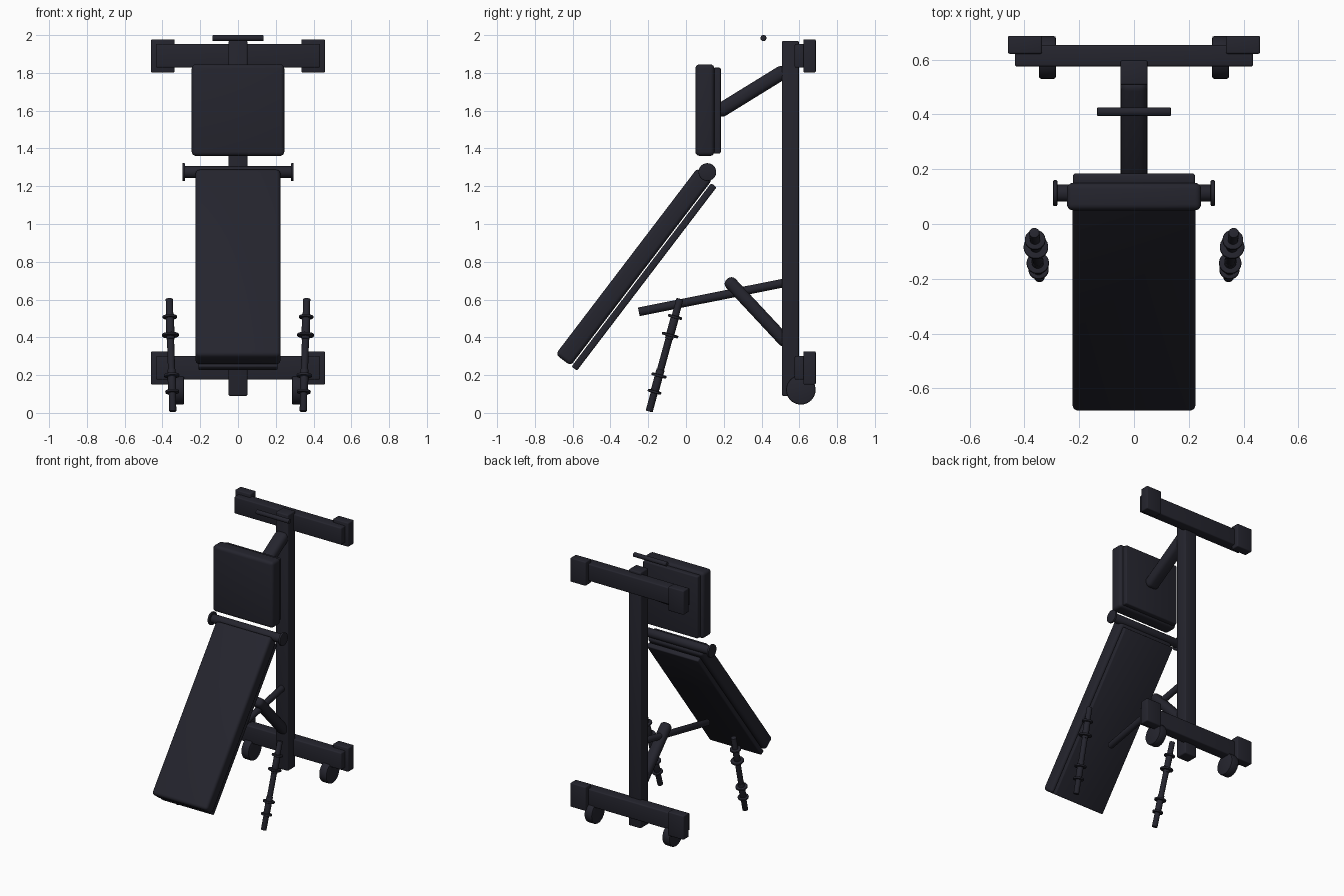
import bpy, math
from mathutils import Vector, Matrix

cube = bpy.data.objects.get("Cube")
if cube:
    bpy.data.objects.remove(cube, do_unlink=True)

mat = bpy.data.materials.new("dark_navy")
mat.use_nodes = True
COLOR = (0.018, 0.018, 0.027, 1)
mat.diffuse_color = COLOR
bsdf = mat.node_tree.nodes["Principled BSDF"]
bsdf.inputs["Base Color"].default_value = COLOR
bsdf.inputs["Roughness"].default_value = 0.6


def finish(name, bevel=0, segments=3):
    ob = bpy.context.object
    ob.name = name
    ob.data.materials.append(mat)
    if bevel:
        mod = ob.modifiers.new("Bevel", 'BEVEL')
        mod.width, mod.segments = bevel, segments
        mod.limit_method = 'ANGLE'
        bpy.ops.object.modifier_apply(modifier="Bevel")
    bpy.ops.object.shade_smooth_by_angle(angle=math.radians(35))
    return ob


def box(name, center, size, bevel=0.008, tilt=0.0, segments=3):
    """Box tilted about the x axis, with rounded edges."""
    bpy.ops.mesh.primitive_cube_add(size=1)
    ob = bpy.context.object
    ob.data.transform(Matrix.Diagonal((*size, 1)))
    ob.location = center
    ob.rotation_euler.x = tilt
    return finish(name, bevel, segments)


def rod(name, a, b, radius, bevel=0.004, sides=32):
    """Cylinder running from point a to point b."""
    a, b = Vector(a), Vector(b)
    bpy.ops.mesh.primitive_cylinder_add(vertices=sides, radius=radius, depth=(b - a).length)
    ob = bpy.context.object
    ob.location = (a + b) / 2
    ob.rotation_euler = (b - a).to_track_quat('Z', 'Y').to_euler()
    return finish(name, bevel, 2)


def beam(name, a, b, width, thick, bevel):
    """Rounded bar in the middle plane, from (y, z) point a to b."""
    dy, dz = b[0] - a[0], b[1] - a[1]
    return box(name, (0, (a[0] + b[0]) / 2, (a[1] + b[1]) / 2),
               (width, math.hypot(dy, dz), thick), bevel, math.atan2(dz, dy), 4)


# Upright post
box("upright_post", (0, 0.552, 1.03), (0.1, 0.09, 1.88))

# Cross bars with end caps, upper and lower
for label, z in (("upper", 1.89), ("lower", 0.238)):
    box(label + "_cross_bar", (0, 0.614, z), (0.87, 0.078, 0.125))
    for side, s in (("left", 1), ("right", -1)):
        box(f"{label}_{side}_end_cap", (s * 0.398, 0.654, z), (0.125, 0.066, 0.176), 0.007)

# Wheels
for side, s in (("left", 1), ("right", -1)):
    rod(side + "_wheel", (s * 0.285, 0.608, 0.122), (s * 0.347, 0.608, 0.122), 0.078, 0.008, 40)

# Head pad, its backing board and support arm
box("head_pad", (0, 0.1, 1.603), (0.49, 0.1, 0.485), 0.022, segments=4)
box("head_pad_board", (0, 0.164, 1.6), (0.445, 0.04, 0.455), 0.008)
beam("head_pad_arm", (0.165, 1.59), (0.53, 1.815), 0.098, 0.076, 0.03)

# Top grip bar
rod("top_grip_bar", (-0.135, 0.41, 1.984), (0.135, 0.41, 1.984), 0.016)

# Long sloping pad and its backing board
slope = math.atan2(0.985, 0.75)
box("long_pad", (0, -0.275, 0.773), (0.45, 1.24, 0.1), 0.022, slope, 4)
box("long_pad_board", (0, -0.222, 0.72), (0.42, 1.22, 0.036), 0.008, slope)

# Hinge roller with flanged ends
rod("hinge_roller", (-0.285, 0.113, 1.275), (0.285, 0.113, 1.275), 0.031)
for side, s in (("left", 1), ("right", -1)):
    rod(side + "_roller_flange", (s * 0.28, 0.113, 1.275), (s * 0.295, 0.113, 1.275), 0.047, 0.003)

# Braces on the post
beam("lower_brace", (0.217, 0.708), (0.54, 0.362), 0.08, 0.068, 0.03)
rod("front_strut", (0, -0.25, 0.535), (0, 0.53, 0.69), 0.023)

# Sloping handles with collars and thicker grips
for side, s in (("left", 1), ("right", -1)):
    low, top = Vector((s * 0.345, -0.195, 0.008)), Vector((s * 0.364, -0.032, 0.604))
    rod(side + "_handle", low, top, 0.019, 0.003, 24)
    axis = (top - low).normalized()
    for i, (z, r) in enumerate(((0.112, 0.037), (0.198, 0.041), (0.412, 0.045), (0.508, 0.038))):
        c = low.lerp(top, (z - 0.008) / 0.596)
        rod(f"{side}_handle_collar_{i + 1}", c - axis * 0.007, c + axis * 0.007, r, 0.004, 24)
    for i, (z0, z1) in enumerate(((0.112, 0.23), (0.39, 0.508))):
        rod(f"{side}_handle_grip_{i + 1}", low.lerp(top, (z0 - 0.008) / 0.596),
            low.lerp(top, (z1 - 0.008) / 0.596), 0.022, 0.003, 24)
